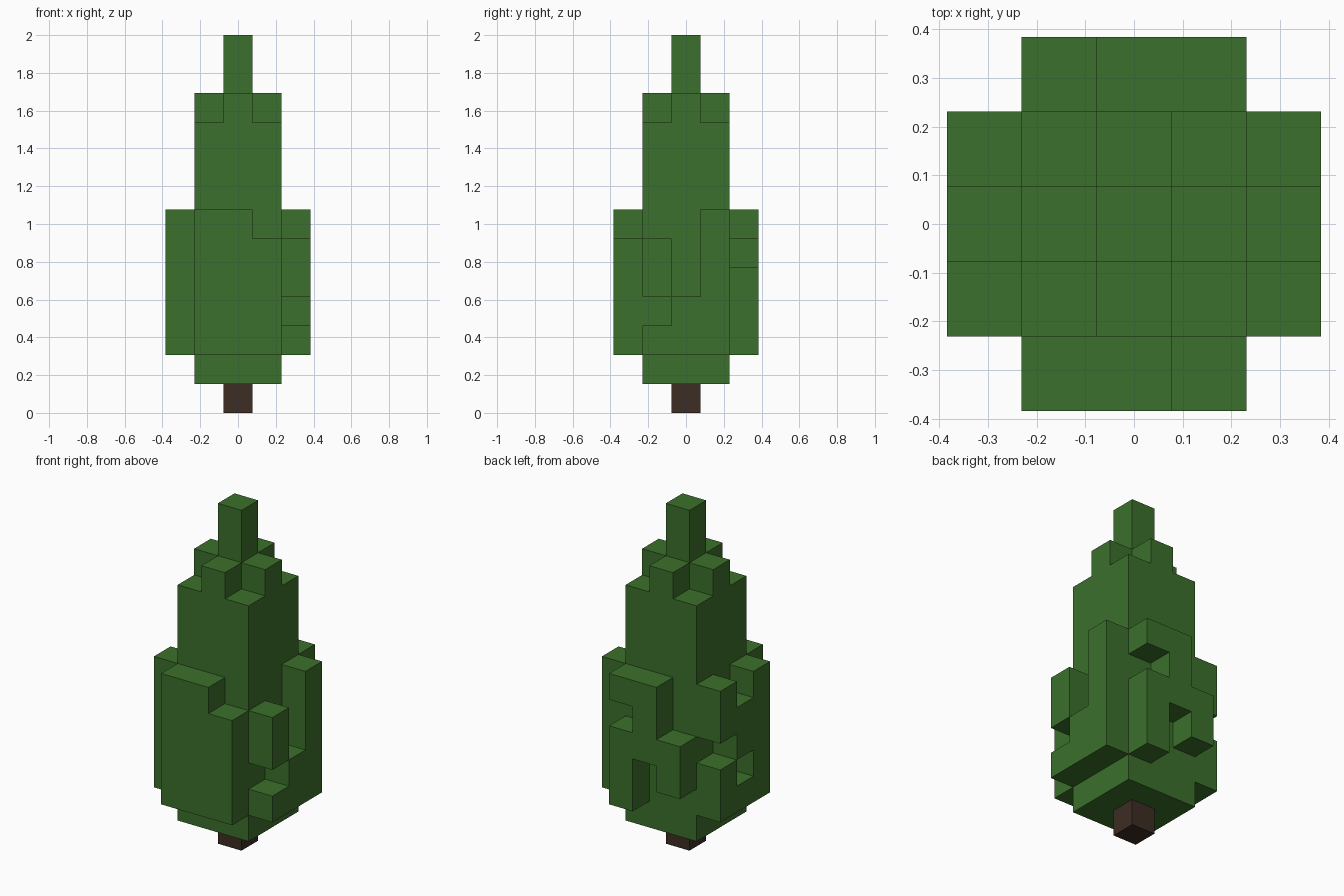
import bpy, bmesh
from mathutils import Vector

UNIT = 2 / 13  # one block; the tree is thirteen blocks tall

cube = bpy.data.objects.get("Cube")
if cube:
    bpy.data.objects.remove(cube, do_unlink=True)


def make_material(name, colour):
    mat = bpy.data.materials.new(name)
    mat.use_nodes = True
    mat.diffuse_color = colour
    bsdf = next(n for n in mat.node_tree.nodes if n.type == 'BSDF_PRINCIPLED')
    bsdf.inputs["Base Color"].default_value = colour
    return mat


def block_object(name, cells, mat):
    """Skin a set of block cells with one outer shell and merge flat faces."""
    bm = bmesh.new()
    for cell in cells:
        centre = Vector(cell) + Vector((0, 0, 0.5))
        for axis in range(3):
            for sign in (-1, 1):
                n = Vector((0, 0, 0))
                n[axis] = sign
                if tuple(int(c + d) for c, d in zip(cell, n)) in cells:
                    continue
                u = Vector((0, 0, 0))
                u[(axis + 1) % 3] = 1
                v = n.cross(u)
                corners = [u + v, v - u, -u - v, u - v]
                bm.faces.new([bm.verts.new((centre + (n + c) / 2) * UNIT)
                              for c in corners])
    bmesh.ops.remove_doubles(bm, verts=bm.verts, dist=0.001)
    bmesh.ops.dissolve_limit(bm, angle_limit=0.01, verts=bm.verts, edges=bm.edges)
    mesh = bpy.data.meshes.new(name)
    bm.to_mesh(mesh)
    bm.free()
    mesh.materials.append(mat)
    obj = bpy.data.objects.new(name, mesh)
    bpy.context.collection.objects.link(obj)
    return obj


leaf_green = make_material("leaf green", (0.045, 0.162, 0.025, 1))
bark_brown = make_material("bark brown", (0.047, 0.026, 0.017, 1))

# Solid core of the foliage, a cross-shaped crown and the spire
span = (-1, 0, 1)
foliage = {(x, y, z) for x in span for y in span for z in range(1, 10)}
foliage |= {(x, y, 10) for x in span for y in span if x * y == 0}
foliage |= {(0, 0, 11), (0, 0, 12)}

# Ragged outer leaves: rows run from the top down, columns from -1 to 1
sides = {
    "front": (["##.", "###", "###", "###", "###"], lambda i: (i, -2)),
    "back": ([".##", ".#.", "###", "#.#", "..#"], lambda i: (i, 2)),
    "right": (["..#", "#.#", "#.#", ".##", "###"], lambda i: (2, i)),
    "left": (["#.#", "###", "##.", "#.#", "###"], lambda i: (-2, i)),
}
for rows, place in sides.values():
    for r, row in enumerate(rows):
        for i, mark in zip(span, row):
            if mark == "#":
                foliage.add((*place(i), 6 - r))

block_object("foliage", foliage, leaf_green)
block_object("trunk", {(0, 0, 0)}, bark_brown)
